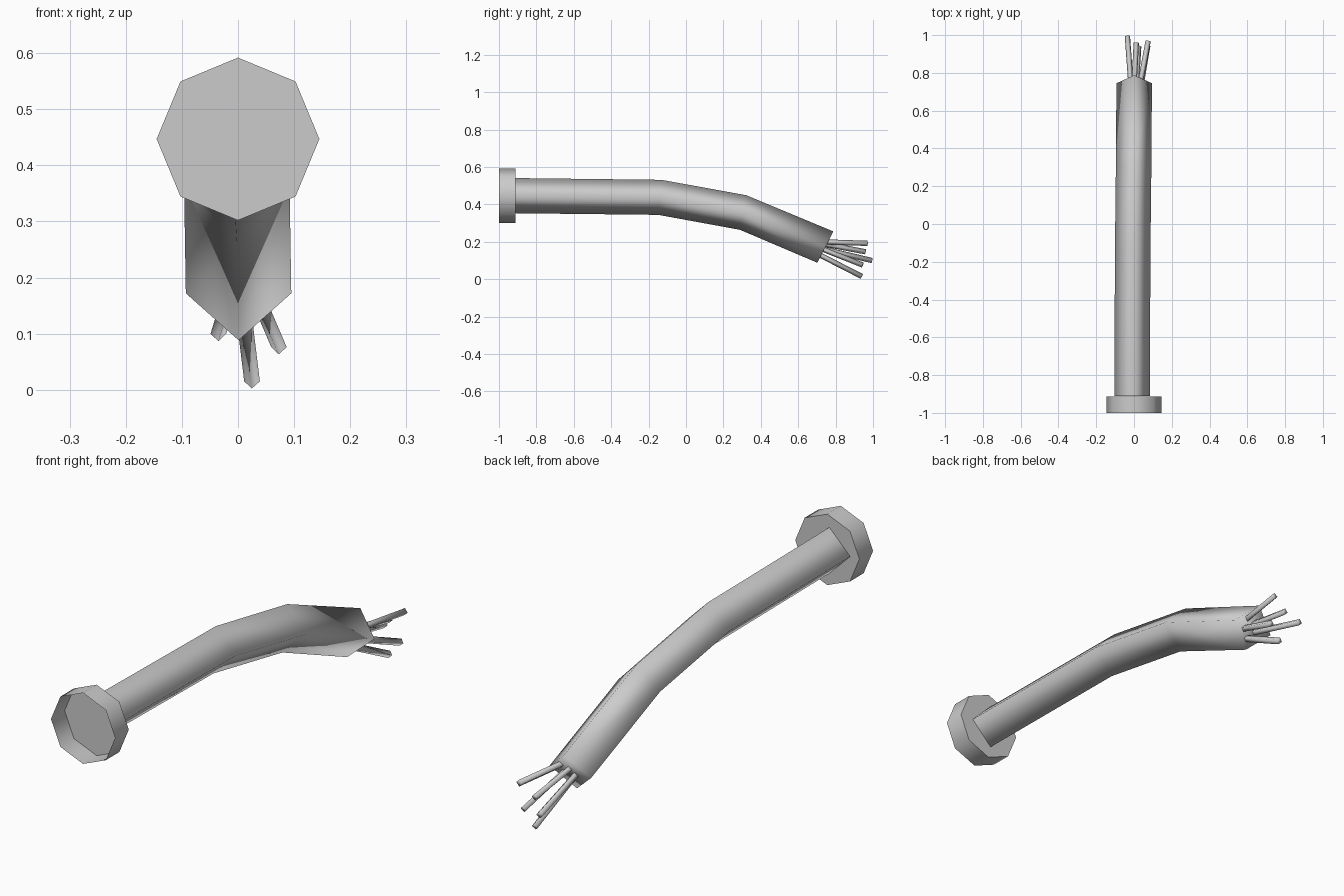
import bpy, bmesh, math
from mathutils import Vector

cube = bpy.data.objects.get("Cube")
if cube:
    bpy.data.objects.remove(cube, do_unlink=True)

grey = bpy.data.materials.new("grey")
grey.use_nodes = True
grey.diffuse_color = (0.6, 0.6, 0.6, 1)
grey.node_tree.nodes["Principled BSDF"].inputs["Base Color"].default_value = (0.6, 0.6, 0.6, 1)


def finish(bm, name, smooth_angle=180):
    mesh = bpy.data.meshes.new(name)
    bm.to_mesh(mesh)
    bm.free()
    mesh.materials.append(grey)
    obj = bpy.data.objects.new(name, mesh)
    bpy.context.collection.objects.link(obj)
    bpy.ops.object.select_all(action='DESELECT')
    obj.select_set(True)
    bpy.context.view_layer.objects.active = obj
    if smooth_angle < 180:
        bpy.ops.object.shade_smooth_by_angle(angle=math.radians(smooth_angle))
    else:
        bpy.ops.object.shade_smooth()
    return obj


def ring(bm, centre, direction, radius, sides):
    """Ring of vertices across a direction, with one corner on top."""
    d = Vector(direction).normalized()
    side = d.cross(Vector((0, 0, 1))).normalized()
    up = side.cross(d)
    angles = [2 * math.pi * i / sides for i in range(sides)]
    return [bm.verts.new(Vector(centre) + radius * (math.sin(a) * side + math.cos(a) * up))
            for a in angles]


def sweep(name, points, directions, radius, sides, smooth_angle=180):
    """Tube through the points, open at the start and closed at the end."""
    bm = bmesh.new()
    rings = [ring(bm, p, d, radius, sides) for p, d in zip(points, directions)]
    for a, b in zip(rings, rings[1:]):
        for i in range(sides):
            j = (i + 1) % sides
            bm.faces.new((a[i], a[j], b[j], b[i]))
    bm.faces.new(rings[-1])
    bmesh.ops.recalc_face_normals(bm, faces=bm.faces)
    return finish(bm, name, smooth_angle)


# Octagonal end cup, open to the front
sweep("end_cup", [(0, -1, 0.447), (0, -0.912, 0.447)], [(0, 1, 0)] * 2, 0.145, 8, 50)

# Drooping four-sided cable
path = [(-0.01, -0.911, 0.447), (-0.007, -0.14, 0.438),
        (-0.002, 0.305, 0.357), (0.001, 0.745, 0.172)]
tilts = [0, 5, 10, 27]
sweep("cable", path,
      [(0, math.cos(math.radians(t)), -math.sin(math.radians(t))) for t in tilts],
      0.094, 4)

# Bare wires fanning out of the cut end
wires = [((0.03, 0.73, 0.2), (0.075, 0.97, 0.192)),
         ((0, 0.73, 0.19), (0.012, 0.96, 0.147)),
         ((0.035, 0.72, 0.165), (0.073, 0.945, 0.076)),
         ((-0.015, 0.72, 0.165), (-0.035, 0.995, 0.1)),
         ((0.01, 0.7, 0.138), (0.025, 0.94, 0.015))]
for i, (start, end) in enumerate(wires):
    d = Vector(end) - Vector(start)
    sweep(f"wire_{i + 1}", [start, end], [d, d], 0.014, 4)
